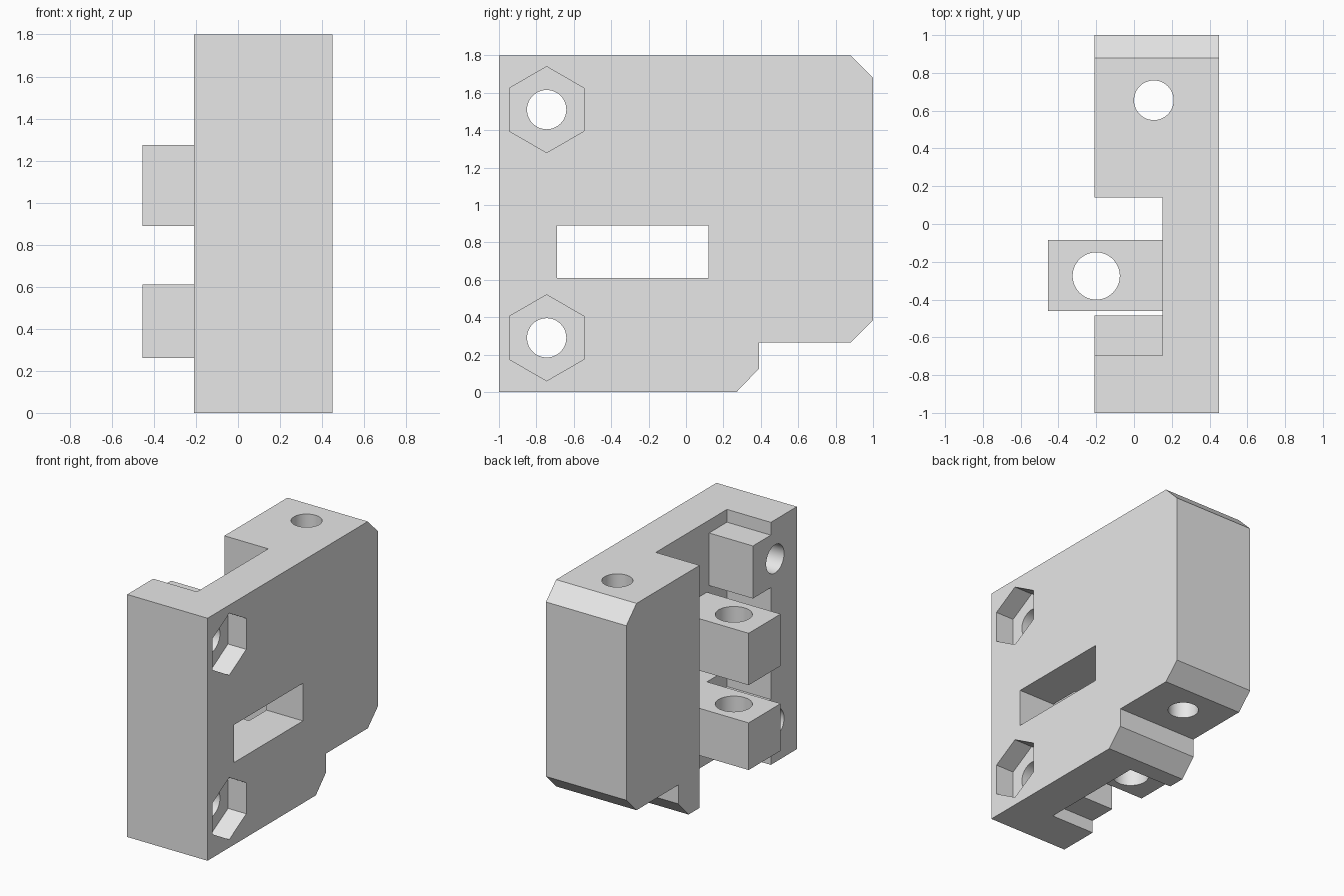
import bpy, bmesh
from math import sin, cos, tau
from mathutils import Vector

cube = bpy.data.objects.get("Cube")
if cube:
    bpy.data.objects.remove(cube, do_unlink=True)

grey = bpy.data.materials.new("light grey")
grey.use_nodes = True
grey.diffuse_color = (0.8, 0.8, 0.8, 1)
grey.node_tree.nodes["Principled BSDF"].inputs["Base Color"].default_value = (0.8, 0.8, 0.8, 1)


def prism(name, outline, axis, lo, hi):
    """Extrude a flat outline along x (outline in y, z) or z (outline in x, y)."""
    place = {"x": lambda a, b: (lo, a, b), "z": lambda a, b: (a, b, lo)}[axis]
    step = Vector((hi - lo, 0, 0)) if axis == "x" else Vector((0, 0, hi - lo))
    bm = bmesh.new()
    face = bm.faces.new([bm.verts.new(place(a, b)) for a, b in outline])
    grown = bmesh.ops.extrude_face_region(bm, geom=[face], use_keep_orig=True)
    bmesh.ops.translate(bm, vec=step, verts=[v for v in grown["geom"] if isinstance(v, bmesh.types.BMVert)])
    bmesh.ops.recalc_face_normals(bm, faces=bm.faces[:])
    mesh = bpy.data.meshes.new(name)
    bm.to_mesh(mesh)
    bm.free()
    mesh.materials.append(grey)
    obj = bpy.data.objects.new(name, mesh)
    bpy.context.collection.objects.link(obj)
    return obj


def rect(a0, a1, b0, b1):
    return [(a0, b0), (a1, b0), (a1, b1), (a0, b1)]


def ring(a, b, radius, sides=48):
    return [(a + radius * sin(tau * i / sides), b + radius * cos(tau * i / sides)) for i in range(sides)]


def cut(target, outline, axis, lo, hi):
    cutter = prism("cutter", outline, axis, lo, hi)
    cutter.hide_render = True
    mod = target.modifiers.new("cut", "BOOLEAN")
    mod.operation, mod.solver, mod.object = "DIFFERENCE", "EXACT", cutter
    bpy.context.view_layer.objects.active = target
    bpy.ops.object.modifier_apply(modifier=mod.name)
    bpy.data.objects.remove(cutter, do_unlink=True)


HEIGHT = 1.8
SIDE, PLATE, FACE = -0.21, 0.15, 0.45   # open side, channel floor, outer face
BOLT_Y, BOLT_HEIGHTS = -0.745, (0.29, 1.51)

# Body with chamfered corners and a stepped underside
body = prism("body", [(-1, 0), (0.27, 0), (0.39, 0.125), (0.39, 0.265), (0.88, 0.265),
                      (1, 0.385), (1, 1.68), (0.88, HEIGHT), (-1, HEIGHT)], "x", SIDE, FACE)

# Upright channel, leaving a nut block beside each bolt
cut(body, rect(-0.485, 0.14, -0.1, HEIGHT + 0.1), "x", SIDE - 0.1, PLATE)
for low, high in ((-0.1, 0.095), (0.485, 1.315), (1.705, HEIGHT + 0.1)):
    cut(body, rect(-0.695, -0.48, low, high), "x", SIDE - 0.1, PLATE)

# Window through the plate
cut(body, rect(-0.69, 0.12, 0.61, 0.89), "x", PLATE - 0.1, FACE + 0.1)

# Bolt holes with hexagonal recesses
for z in BOLT_HEIGHTS:
    cut(body, ring(BOLT_Y, z, 0.23, 6), "x", FACE - 0.15, FACE + 0.1)
    cut(body, ring(BOLT_Y, z, 0.105), "x", SIDE - 0.1, FACE + 0.1)

# Upright hole through the rear block
cut(body, ring(0.105, 0.655, 0.105), "z", -0.1, HEIGHT + 0.1)

# Two guide blocks standing out of the channel
parts = [body]
for name, low, high in (("lower_guide", 0.26, 0.61), ("upper_guide", 0.89, 1.275)):
    guide = prism(name, rect(-0.455, PLATE, -0.46, -0.085), "z", low, high)
    cut(guide, ring(-0.2, -0.275, 0.125), "z", low - 0.1, high + 0.1)
    parts.append(guide)

# Smooth hole walls, sharp edges elsewhere
for obj in parts:
    bpy.ops.object.select_all(action="DESELECT")
    obj.select_set(True)
    bpy.context.view_layer.objects.active = obj
    bpy.ops.object.shade_smooth_by_angle()
